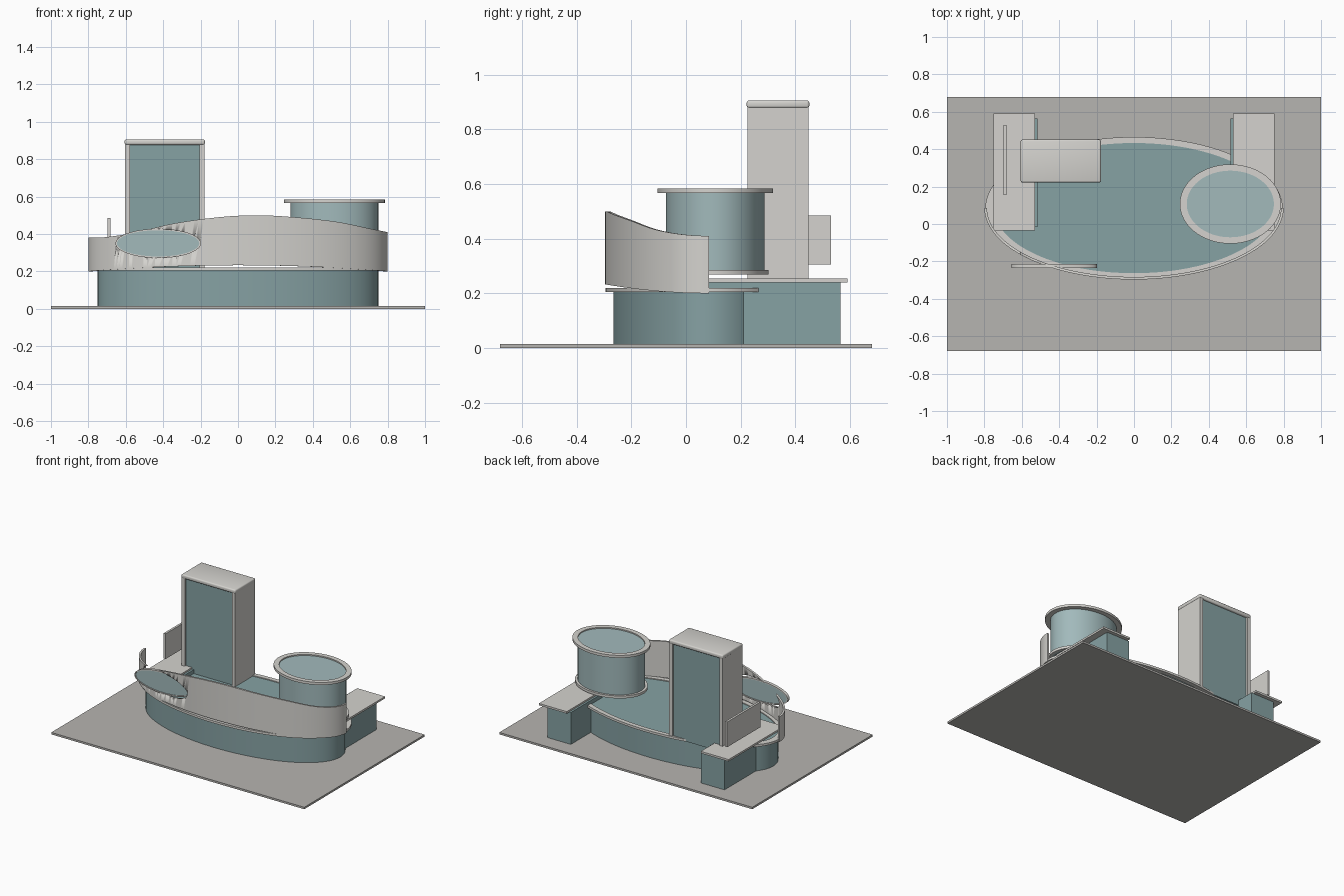
import bpy, bmesh, math
from mathutils import Matrix, Vector

if "Cube" in bpy.data.objects:
    bpy.data.objects.remove(bpy.data.objects["Cube"])

SEG = 96

def material(name, rgb):
    m = bpy.data.materials.new(name)
    m.diffuse_color = (*rgb, 1)
    m.use_nodes = True
    m.node_tree.nodes["Principled BSDF"].inputs["Base Color"].default_value = m.diffuse_color
    return m

GLASS = material("glass", (0.24, 0.36, 0.37))
PALE_GLASS = material("pale_glass", (0.36, 0.49, 0.50))
TRIM = material("trim", (0.66, 0.65, 0.62))
PAVING = material("paving", (0.47, 0.46, 0.44))

def finish(name, bm, mat):
    bmesh.ops.recalc_face_normals(bm, faces=bm.faces)
    me = bpy.data.meshes.new(name)
    bm.to_mesh(me)
    bm.free()
    ob = bpy.data.objects.new(name, me)
    bpy.context.collection.objects.link(ob)
    me.materials.append(mat)
    bpy.ops.object.select_all(action='DESELECT')
    ob.select_set(True)
    bpy.context.view_layer.objects.active = ob
    bpy.ops.object.shade_smooth_by_angle(angle=math.radians(30))
    return ob

def box(name, x, y, z, mat, bevel=0):
    bm = bmesh.new()
    bmesh.ops.create_cube(bm, size=1)
    for v in bm.verts:
        v.co = [(r[0] + r[1]) / 2 + c * (r[1] - r[0]) for r, c in zip((x, y, z), v.co)]
    if bevel:
        bmesh.ops.bevel(bm, geom=bm.edges[:], offset=bevel, segments=3,
                        profile=0.5, affect='EDGES')
    return finish(name, bm, mat)

def ellipse_solid(name, centre, a, b, depth, mat, upright=False):
    """Elliptic cylinder; upright turns its axis along y."""
    bm = bmesh.new()
    bmesh.ops.create_cone(bm, cap_ends=True, segments=SEG, radius1=1, radius2=1, depth=1)
    m = Matrix.Diagonal((a, b, depth, 1))
    if upright:
        m = Matrix.Rotation(math.pi / 2, 4, 'X') @ m
    bm.transform(Matrix.Translation(Vector(centre)) @ m)
    return finish(name, bm, mat)

def swept_band(name, centre, outer, inner, low, high, mat, start=0, end=2 * math.pi, upright=False):
    """Rectangular section swept along an ellipse; low/high are functions of x."""
    bm = bmesh.new()
    closed = abs(end - start - 2 * math.pi) < 1e-6
    n = SEG
    rings = []
    for i in range(n if closed else n + 1):
        t = start + (end - start) * i / n
        c, s = math.cos(t), math.sin(t)
        x = outer[0] * c
        rings.append([bm.verts.new((r[0] * c, r[1] * s, f(x))) for r, f in
                      ((outer, low), (outer, high), (inner, high), (inner, low))])
    for i in range(n):
        p, q = rings[i], rings[(i + 1) % len(rings)]
        for k in range(4):
            bm.faces.new((p[k], p[(k + 1) % 4], q[(k + 1) % 4], q[k]))
    if not closed:
        bm.faces.new(rings[0])
        bm.faces.new(rings[-1])
    if upright:
        bm.transform(Matrix.Rotation(math.pi / 2, 4, 'X'))
    bm.transform(Matrix.Translation(Vector(centre)))
    return finish(name, bm, mat)

def flat(z):
    return lambda x: z

# Paved base
box("paved_base", (-1, 1), (-0.68, 0.68), (0, 0.014), PAVING)

# Oval main hall with its roof rim
ellipse_solid("oval_hall", (0, 0.085, 0.111), 0.75, 0.35, 0.206, GLASS)
swept_band("hall_rim", (0, 0.085, 0), (0.795, 0.38), (0.748, 0.348),
           flat(0.204), flat(0.22), TRIM)

# Curved front parapet with an arched top, pierced by an oval opening
TOP = [(-0.8, .38), (-0.7, .384), (-0.55, .408), (-0.35, .455), (-0.1, .49), (0.1, .5),
       (0.3, .49), (0.53, .465), (0.7, .43), (0.8, .41)]

def parapet_top(x):
    """Smooth interpolation through the arch points."""
    x = max(-0.8, min(0.8, x))
    i = max(k for k in range(len(TOP) - 1) if TOP[k][0] <= x + 1e-9)
    def slope(k):
        a, b = TOP[max(k - 1, 0)], TOP[min(k + 1, len(TOP) - 1)]
        return (b[1] - a[1]) / (b[0] - a[0])
    (x0, y0), (x1, y1) = TOP[i], TOP[i + 1]
    h = x1 - x0
    t = (x - x0) / h
    return ((2*t**3 - 3*t**2 + 1) * y0 + (t**3 - 2*t**2 + t) * h * slope(i)
            + (3*t**2 - 2*t**3) * y1 + (t**3 - t**2) * h * slope(i + 1))

wall = swept_band("curved_parapet", (0, 0.085, 0), (0.8, 0.382), (0.786, 0.368),
                  lambda x: 0.2 + 0.033 * (1 - (x / 0.8) ** 2), parapet_top, TRIM,
                  math.pi, 2 * math.pi)
cutter = ellipse_solid("opening_cutter", (-0.427, -0.2, 0.35), 0.226, 0.076, 0.4, TRIM, True)
cut = wall.modifiers.new("opening", 'BOOLEAN')
cut.object = cutter
cut.solver = 'EXACT'
bpy.context.view_layer.objects.active = wall
bpy.ops.object.modifier_apply(modifier="opening")
bpy.data.objects.remove(cutter)

# Oval window and its frame
ellipse_solid("oval_window", (-0.427, -0.225, 0.35), 0.222, 0.072, 0.012, PALE_GLASS, True)
swept_band("oval_window_frame", (-0.427, -0.225, 0.35), (0.228, 0.078), (0.22, 0.07),
           flat(-0.011), flat(0.011), TRIM, upright=True)

# Side wings with flat roofs
for side, s in (("left", -1), ("right", 1)):
    box(side + "_wing", sorted((s * 0.515, s * 0.70)), (-0.015, 0.565), (0.012, 0.242), GLASS)
    box(side + "_wing_roof", sorted((s * 0.53, s * 0.75)), (-0.035, 0.59), (0.24, 0.254), TRIM)

# Thin fin above the left wing
box("roof_fin", (-0.697, -0.681), (0.155, 0.53), (0.305, 0.485), TRIM)

# Tower: side slabs, cap and recessed glass
for side, x in (("left", -0.603), ("right", -0.205)):
    box("tower_%s_slab" % side, (x, x + 0.025), (0.225, 0.448), (0.205, 0.89), TRIM)
box("tower_cap", (-0.606, -0.177), (0.222, 0.451), (0.877, 0.906), TRIM, 0.009)
box("tower_glass", (-0.58, -0.203), (0.237, 0.436), (0.205, 0.885), GLASS)

# Raised oval drum with top and bottom rims
ellipse_solid("drum", (0.515, 0.107, 0.424), 0.235, 0.18, 0.304, PALE_GLASS)
for name, a, b, z in (("drum_bottom_rim", 0.253, 0.195, 0.268), ("drum_top_rim", 0.27, 0.212, 0.566)):
    swept_band(name, (0.515, 0.107, 0), (a, b), (0.233, 0.178), flat(z), flat(z + 0.018), TRIM)
